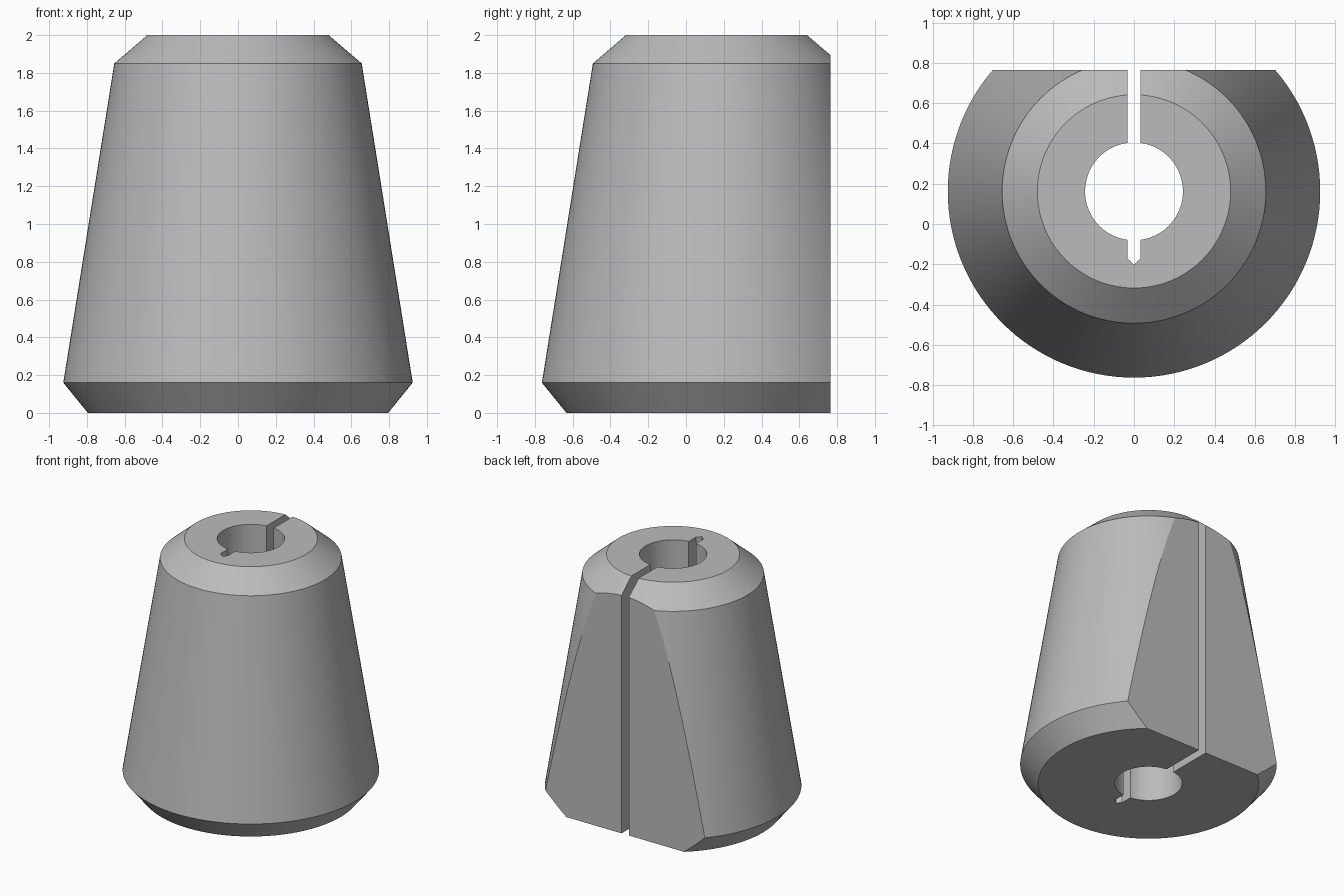
import bpy, bmesh, math

default = bpy.data.objects.get("Cube")
if default:
    bpy.data.objects.remove(default, do_unlink=True)

AXIS_Y = 0.162      # centre of the cone and bore
BACK_Y = 0.765      # plane of the flat back
SIDES = 128


def add_object(name, bm):
    bmesh.ops.recalc_face_normals(bm, faces=bm.faces[:])
    mesh = bpy.data.meshes.new(name)
    bm.to_mesh(mesh)
    bm.free()
    obj = bpy.data.objects.new(name, mesh)
    bpy.context.collection.objects.link(obj)
    return obj


def lathe(name, profile):
    """Closed solid from (radius, height) pairs."""
    bm = bmesh.new()
    rings = []
    for r, z in profile:
        angles = [2 * math.pi * i / SIDES for i in range(SIDES)]
        rings.append([bm.verts.new((r * math.cos(a), AXIS_Y + r * math.sin(a), z)) for a in angles])
    for low, high in zip(rings, rings[1:]):
        for i in range(SIDES):
            j = (i + 1) % SIDES
            bm.faces.new((low[i], low[j], high[j], high[i]))
    bm.faces.new(rings[0][::-1])
    bm.faces.new(rings[-1])
    return add_object(name, bm)


def prism(name, outline, z0, z1):
    """Extrude a flat outline upward."""
    bm = bmesh.new()
    face = bm.faces.new([bm.verts.new((x, y, z0)) for x, y in outline])
    top = bmesh.ops.extrude_face_region(bm, geom=[face])["geom"]
    verts = [v for v in top if isinstance(v, bmesh.types.BMVert)]
    bmesh.ops.translate(bm, verts=verts, vec=(0, 0, z1 - z0))
    obj = add_object(name, bm)
    obj.hide_render = True
    return obj


# Tapered body with chamfered ends
body = lathe("tapered_collet", [(0.795, 0), (0.925, 0.16), (0.655, 1.85), (0.48, 2)])

# Bore, pointed front relief and through slot share one outline
bore, half = 0.243, 0.032
gap = math.asin(half / bore)
steps = 40
right_side = [(0, -0.202), (half, -0.172)]
for i in range(steps + 1):
    a = -math.pi / 2 + gap + (math.pi - 2 * gap) * i / steps
    right_side.append((bore * math.cos(a), AXIS_Y + bore * math.sin(a)))
right_side.append((half, 1.2))
outline = right_side + [(-x, y) for x, y in reversed(right_side[1:])]
slot_cutter = prism("slot_cutter", outline, -0.2, 2.2)

# Flat back
back_cutter = prism("back_cutter", [(-2, BACK_Y), (2, BACK_Y), (2, 2), (-2, 2)], -0.3, 2.3)

bpy.context.view_layer.objects.active = body
for cutter in (back_cutter, slot_cutter):
    mod = body.modifiers.new("cut", "BOOLEAN")
    mod.operation = "DIFFERENCE"
    mod.solver = "EXACT"
    mod.object = cutter
    bpy.ops.object.modifier_apply(modifier=mod.name)
    bpy.data.objects.remove(cutter, do_unlink=True)

# Plain grey metal
metal = bpy.data.materials.new("grey_metal")
metal.use_nodes = True
grey = (0.5, 0.5, 0.5, 1)
metal.diffuse_color = grey
metal.node_tree.nodes["Principled BSDF"].inputs["Base Color"].default_value = grey
body.data.materials.clear()
body.data.materials.append(metal)

# Smooth the round walls, keep the edges crisp
bpy.ops.object.select_all(action="DESELECT")
body.select_set(True)
bpy.ops.object.shade_smooth_by_angle(angle=math.radians(20))
